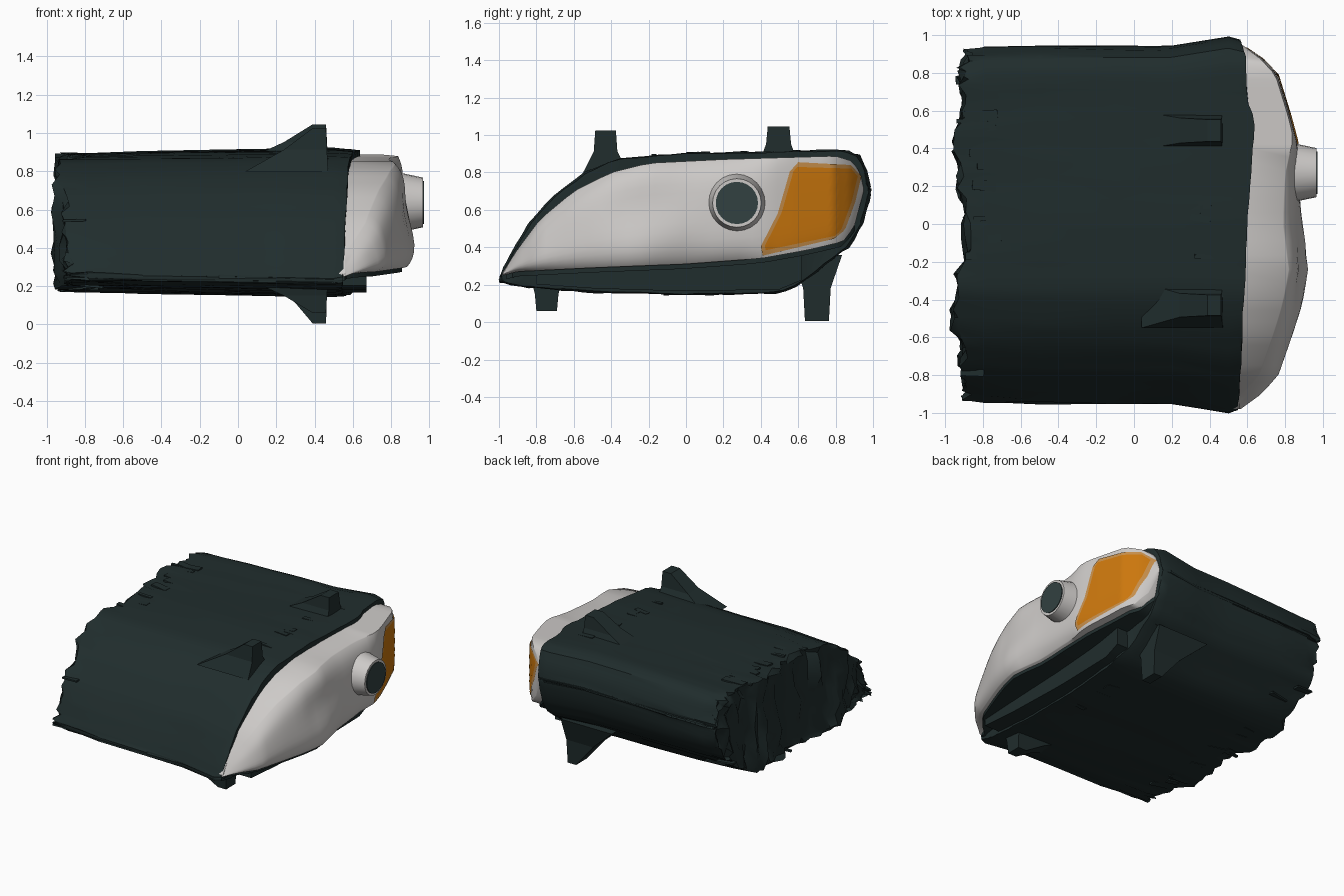
import bpy, bmesh, math, random
from mathutils import Matrix

random.seed(4)
cube = bpy.data.objects.get("Cube")
if cube:
    bpy.data.objects.remove(cube, do_unlink=True)


def material(name, rgb):
    m = bpy.data.materials.new(name)
    m.use_nodes = True
    m.diffuse_color = (*rgb, 1)
    m.node_tree.nodes["Principled BSDF"].inputs["Base Color"].default_value = (*rgb, 1)
    return m


DARK = material("dark slate plastic", (0.0145, 0.026, 0.026))
LENS = material("pale grey lens", (0.61, 0.59, 0.575))
AMBER = material("amber", (0.60, 0.185, 0.004))
FADED = material("faded amber", (0.56, 0.27, 0.07))
BULB = material("bulb slate", (0.032, 0.052, 0.052))


def finish(name, bm, mats, angle=None):
    bmesh.ops.recalc_face_normals(bm, faces=bm.faces)
    mesh = bpy.data.meshes.new(name)
    bm.to_mesh(mesh)
    bm.free()
    for m in mats:
        mesh.materials.append(m)
    ob = bpy.data.objects.new(name, mesh)
    bpy.context.collection.objects.link(ob)
    if angle:
        bpy.ops.object.select_all(action='DESELECT')
        ob.select_set(True)
        bpy.context.view_layer.objects.active = ob
        bpy.ops.object.shade_smooth_by_angle(angle=math.radians(angle))


def curve(points):
    """Piecewise linear function through the points."""
    def f(t):
        if t <= points[0][0]:
            return points[0][1]
        for (a, p), (b, q) in zip(points, points[1:]):
            if t <= b:
                return p + (q - p) * (t - a) / (b - a)
        return points[-1][1]
    return f


def spread(a, b, n):
    """Values from a to b, closer together at the ends."""
    return [a + (b - a) * (1 - math.cos(math.pi * i / n)) / 2 for i in range(n + 1)]


def loft(bm, ys, low, high, rows, maps):
    """Closed body: gridded end caps joined by outline rings."""
    n = len(ys)
    edge = ([(i, 0) for i in range(n)] + [(n - 1, j) for j in range(1, rows)]
            + [(i, rows - 1) for i in range(n - 2, -1, -1)]
            + [(0, j) for j in range(rows - 2, 0, -1)])
    vs = [(1 - math.cos(math.pi * j / (rows - 1))) / 2 for j in range(rows)]
    layers = []
    for k, place in enumerate(maps):
        cap = k in (0, len(maps) - 1)
        keys = [(i, j) for i in range(n) for j in range(rows)] if cap else edge
        layer = {}
        for i, j in keys:
            z = low(ys[i]) + (high(ys[i]) - low(ys[i])) * vs[j]
            layer[i, j] = bm.verts.new(place(ys[i], z))
        layers.append(layer)
        if cap:
            for i in range(n - 1):
                for j in range(rows - 1):
                    bm.faces.new([layer[c] for c in
                                  ((i, j), (i + 1, j), (i + 1, j + 1), (i, j + 1))])
    for a, b in zip(layers, layers[1:]):
        for p, q in zip(edge, edge[1:] + edge[:1]):
            bm.faces.new((a[p], a[q], b[q], b[p]))


# Housing: tapered wedge outline running back from the lens
house_low = curve([(-1, .22), (-.9, .195), (-.5, .165), (0, .15), (.5, .16), (.62, .21),
                   (.8, .35), (.88, .41), (.95, .53), (.99, .69)])
house_high = curve([(-1, .25), (-.94, .37), (-.84, .53), (-.7, .68), (-.55, .79), (-.38, .87),
                    (0, .9), (.4, .905), (.85, .915), (.93, .885), (.97, .8), (.99, .71)])
y_scale = curve([(-.9, .93), (-.7, .95), (.2, .95), (.5, 1), (.6, .985)])
z_scale = curve([(-.9, .94), (-.5, .97), (.3, 1.01), (.5, 1.02), (.6, 1)])
rim = curve([(-1, -.04), (-.5, -.04), (0, -.02), (.3, 0), (.55, .02), (.66, -.02),
             (.9, -.03), (.99, -.05)])
rear_steps = [-.89, -.91, -.95, -.93, -.89, -.90, -.92, -.94, -.91, -.91, -.89]


def station(x, rough):
    def place(y, z):
        px = x
        if x < -.8:  # ragged rear, stepped in bands
            px = rear_steps[int((y + 1) * 5.2) % 11] + random.uniform(-.022, .03)
        elif x > .55:  # slanted front rim
            px += .05 * (z - .5) + rim(y)
        r = lambda: random.uniform(-rough, rough)
        return (px + r(), y * y_scale(x) + r(), .55 + (z - .55) * z_scale(x) + r())
    return place


bm = bmesh.new()
loft(bm, spread(-1, .99, 44), house_low, house_high, 9,
     [station(-.93, .012), station(-.78, .01), station(-.5, .006), station(-.1, .004),
      station(.2, .004), station(.5, .004), station(.6, .003)])
finish("housing", bm, [DARK], 35)

# Loose ragged strips along the rear, roof and floor
bm = bmesh.new()
for k in range(40):
    y = random.uniform(-.85, .88)
    x = random.choice((-.84, -.78, .4)) + random.uniform(-.05, .06)
    surface = house_high if k % 2 else house_low
    z = .55 + (surface(y) - .55) * z_scale(x) * .99
    size = (random.uniform(.08, .16), random.uniform(.02, .06), .012)
    tilt = Matrix.Rotation(random.uniform(-.1, .1), 4, 'Y')
    spin = Matrix.Rotation(random.uniform(-.2, .2), 4, 'Z')
    bmesh.ops.create_cube(bm, size=1, matrix=Matrix.Translation((x, y * .95, z)) @ tilt @ spin
                          @ Matrix.Diagonal((*size, 1)))
finish("ragged_strips", bm, [DARK])

# Lens: domed cover with a deep side wall
lens_low = curve([(-.98, .25), (-.9, .27), (-.5, .29), (0, .31), (.4, .34), (.65, .385),
                  (.84, .43), (.9, .51), (.95, .70)])
lens_high = curve([(-.98, .265), (-.9, .39), (-.78, .55), (-.6, .70), (-.4, .80), (-.2, .85),
                   (.2, .87), (.8, .888), (.89, .86), (.93, .80), (.95, .72)])
crown = curve([(-.98, .57), (-.9, .68), (-.8, .77), (-.6, .84), (-.42, .90), (-.25, .935),
               (0, .885), (.2, .88), (.42, .868), (.58, .825), (.79, .76), (.875, .68), (.95, .57)])
tilt_back = curve([(-.2, .06), (.2, .035), (.45, 0)])
edge_roll = curve([(.3, .05), (.5, .012)])


def lens_x(y, z):
    lo, hi = lens_low(y), lens_high(y)
    v = min(1, max(0, (z - lo) / (hi - lo)))
    x = crown(y) - edge_roll(y) * abs(2 * v - 1) ** 5 - tilt_back(y) * v * v
    for cy, cz, r, d in ((-.27, .62, .16, -.035), (-.05, .5, .12, .015)):
        x += d * math.exp(-((y - cy) ** 2 + (z - cz) ** 2) / (r * r))
    return max(x, .56)


bm = bmesh.new()
loft(bm, spread(-.98, .95, 40), lens_low, lens_high, 17,
     [lambda y, z: (.52, y, z), lambda y, z: (lens_x(y, z), y, z)])
finish("lens", bm, [LENS], 50)

# Lower lips: the housing continues forward beneath the lens
bm = bmesh.new()
loft(bm, spread(-.8, .62, 16), lambda y: house_low(y) + .015, lambda y: lens_low(y) + .004, 3,
     [lambda y, z: (.5, y, z), lambda y, z: (min(.67, crown(y) - .08), y, z)])
loft(bm, spread(-.96, .9, 24), lambda y: lens_low(y) - .025, lambda y: lens_low(y) + .004, 3,
     [lambda y, z: (.5, y, z), lambda y, z: (max(.56, crown(y) - .075), y, z)])
finish("lower_lip", bm, [DARK], 35)

# Amber indicator: thin panel following the lens surface, with a faded border
bm = bmesh.new()
left = curve([(0, .41), (.1, .40), (.45, .49), (.9, .555), (1, .60)])
right = curve([(0, .79), (.12, .85), (.5, .905), (.85, .938), (1, .88)])
n = 20
grid = []
for j in range(n + 1):
    v = j / n
    row = []
    for i in range(n + 1):
        u = i / n
        y = left(v) + (right(v) - left(v)) * u
        base = .355 + .09 * u
        z = base + (.855 - .015 * u - base) * v
        row.append(bm.verts.new((lens_x(y, z) + .007, y, z)))
    grid.append(row)
for j in range(n):
    for i in range(n):
        f = bm.faces.new((grid[j][i], grid[j][i + 1], grid[j + 1][i + 1], grid[j + 1][i]))
        f.material_index = int(min(i, j, n - 1 - i, n - 1 - j) == 0)
finish("amber_indicator", bm, [AMBER, FADED], 40)

# Projecting bulb collar and its dark end disc
for name, mat, r1, r2, x0, x1 in (("bulb_collar", LENS, .165, .13, .80, .966),
                                  ("bulb_disc", BULB, .113, .113, .965, .972)):
    bm = bmesh.new()
    bmesh.ops.create_cone(bm, cap_ends=True, segments=24, radius1=r1, radius2=r2, depth=x1 - x0,
                          matrix=Matrix.Translation(((x0 + x1) / 2, .272, .637))
                          @ Matrix.Rotation(math.pi / 2, 4, 'Y'))
    finish(name, bm, [mat], 35)


# Mounting ears: sloped gussets narrowing towards the tip
def ear(name, y, root, tip, root_half, tip_half):
    neck = root + (tip - root) * .5
    side = [(.04, root, root_half), (.24, neck, tip_half * 1.15), (.39, tip, tip_half),
            (.46, tip, tip_half), (.465, neck, tip_half * 1.15), (.47, root, root_half)]
    bm = bmesh.new()
    a = [bm.verts.new((x, y - w, z)) for x, z, w in side]
    b = [bm.verts.new((x, y + w, z)) for x, z, w in side]
    for ring in (a, b):
        bm.faces.new((ring[0], ring[1], ring[4], ring[5]))
        bm.faces.new(ring[1:5])
    for i in range(6):
        k = (i + 1) % 6
        bm.faces.new((a[i], a[k], b[k], b[i]))
    finish(name, bm, [DARK])


ear("upper_ear_front", -.43, .80, 1.025, .12, .055)
ear("upper_ear_back", .495, .86, 1.045, .10, .058)
ear("lower_ear_front", -.745, .24, .06, .085, .055)
ear("lower_ear_back", .70, .36, .005, .135, .064)
